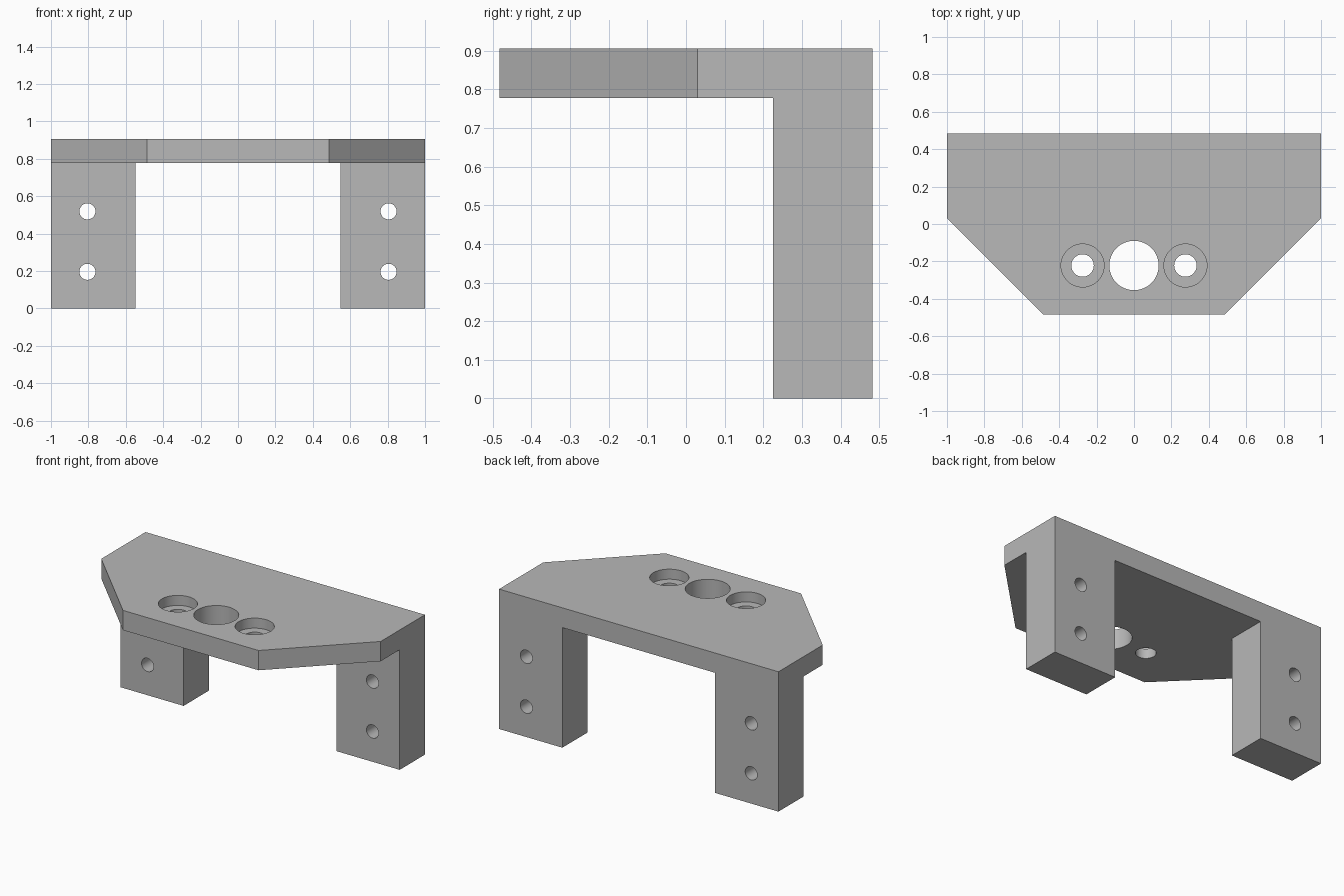
import bpy
import bmesh
from math import pi
from mathutils import Matrix, Vector

cube = bpy.data.objects.get("Cube")
if cube:
    bpy.data.objects.remove(cube, do_unlink=True)

HALF_DEPTH = 0.483
HEIGHT = 0.905
PLATE_BOTTOM = 0.777
LEG_FRONT = 0.225
LEG_INNER = 0.547

grey = bpy.data.materials.new("plain grey")
grey.use_nodes = True
colour = (0.48, 0.48, 0.48, 1)
grey.diffuse_color = colour
grey.node_tree.nodes["Principled BSDF"].inputs["Base Color"].default_value = colour


def add_object(name, bm):
    bmesh.ops.recalc_face_normals(bm, faces=bm.faces)
    mesh = bpy.data.meshes.new(name)
    bm.to_mesh(mesh)
    bm.free()
    mesh.materials.append(grey)
    obj = bpy.data.objects.new(name, mesh)
    bpy.context.collection.objects.link(obj)
    return obj


def prism(name, points, offset):
    """Extrude a closed outline along an offset vector."""
    bm = bmesh.new()
    face = bm.faces.new([bm.verts.new(p) for p in points])
    side = bmesh.ops.extrude_face_region(bm, geom=[face])["geom"]
    moved = [v for v in side if isinstance(v, bmesh.types.BMVert)]
    bmesh.ops.translate(bm, verts=moved, vec=Vector(offset))
    return add_object(name, bm)


def cylinder(name, centre, radius, length, along_y=False):
    bm = bmesh.new()
    turn = Matrix.Rotation(pi / 2, 4, "X") if along_y else Matrix()
    bmesh.ops.create_cone(bm, cap_ends=True, segments=48, radius1=radius,
                          radius2=radius, depth=length,
                          matrix=Matrix.Translation(centre) @ turn)
    return add_object(name, bm)


# Bracket body: an L section swept across the full width
section = [(-HALF_DEPTH, PLATE_BOTTOM), (LEG_FRONT, PLATE_BOTTOM), (LEG_FRONT, 0),
           (HALF_DEPTH, 0), (HALF_DEPTH, HEIGHT), (-HALF_DEPTH, HEIGHT)]
bracket = prism("mounting_bracket", [(-1, y, z) for y, z in section], (2, 0, 0))

# Opening between the two legs
gap = [(-LEG_INNER, -0.1), (LEG_INNER, -0.1),
       (LEG_INNER, PLATE_BOTTOM), (-LEG_INNER, PLATE_BOTTOM)]
cutters = [prism("leg_gap_cutter", [(x, 0.1, z) for x, z in gap], (0, 0.6, 0))]

# Centre bore through the plate
cutters.append(cylinder("centre_bore_cutter", (0, -0.222, 0.85), 0.132, 0.4))

for side in (-1, 1):
    # Angled front corner, with the cut line extended past the plate
    corner = [(0.385, -0.583), (1.1, 0.13), (1.1, -0.583)]
    cutters.append(prism("corner_cutter", [(side * x, y, 0.7) for x, y in corner], (0, 0, 0.4)))
    # Counterbored screw hole in the plate
    x = side * 0.275
    cutters.append(cylinder("screw_hole_cutter", (x, -0.222, 0.85), 0.06, 0.4))
    cutters.append(cylinder("counterbore_cutter", (x, -0.222, HEIGHT + 0.035), 0.115, 0.2))
    # Two fixing holes through the leg
    for z in (0.196, 0.519):
        cutters.append(cylinder("leg_hole_cutter", (side * 0.805, 0.354, z), 0.043, 0.5, True))

# Cut everything out of the body
bpy.ops.object.select_all(action="DESELECT")
bpy.context.view_layer.objects.active = bracket
bracket.select_set(True)
for cutter in cutters:
    cutter.hide_render = True
    mod = bracket.modifiers.new(cutter.name, "BOOLEAN")
    mod.operation = "DIFFERENCE"
    mod.solver = "EXACT"
    mod.object = cutter
    bpy.ops.object.modifier_apply(modifier=mod.name)
for cutter in cutters:
    bpy.data.objects.remove(cutter, do_unlink=True)

bpy.ops.object.shade_smooth_by_angle()
